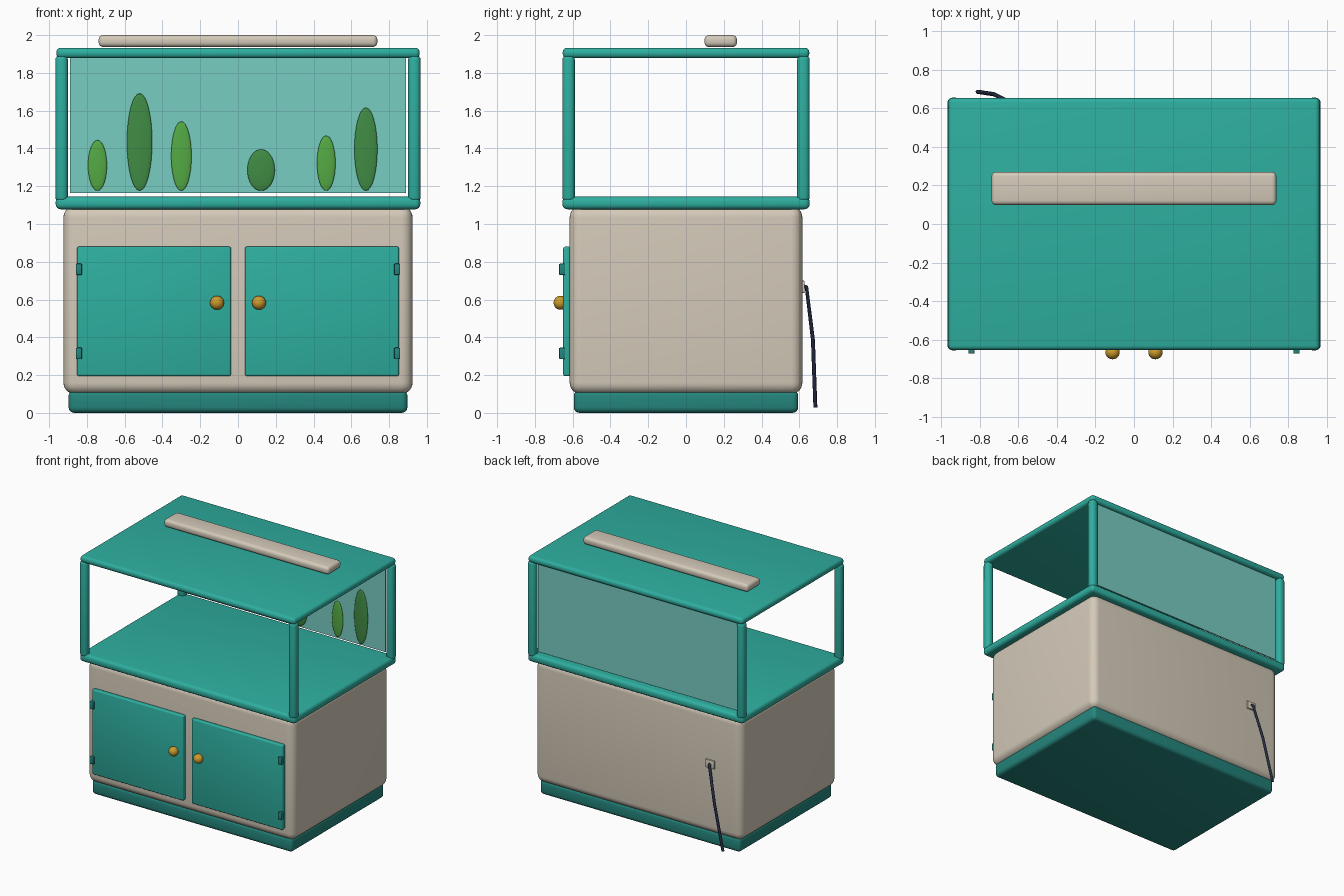
import bpy, math

if "Cube" in bpy.data.objects:
    bpy.data.objects.remove(bpy.data.objects["Cube"])


def material(name, r, g, b):
    lin = [((c / 255 + 0.055) / 1.055) ** 2.4 if c > 10 else c / 3294 for c in (r, g, b)]
    m = bpy.data.materials.new(name)
    m.diffuse_color = (*lin, 1)
    m.use_nodes = True
    m.node_tree.nodes["Principled BSDF"].inputs["Base Color"].default_value = m.diffuse_color
    return m


TEAL = material("teal paint", 46, 175, 160)
DARK_TEAL = material("dark teal", 36, 134, 125)
CREAM = material("warm cream", 212, 202, 185)
GLASS = material("pale teal glass", 120, 205, 194)
BRASS = material("brass", 205, 155, 45)
LEAF = material("light leaf green", 84, 170, 68)
DEEP_LEAF = material("deep leaf green", 64, 140, 68)
CORD = material("navy cord", 36, 43, 68)


def finish(name, mat, smooth=True):
    ob = bpy.context.object
    ob.name = name
    ob.data.materials.append(mat)
    if smooth:
        bpy.ops.object.shade_smooth_by_angle(angle=math.radians(35))
    return ob


def box(name, mat, x, y, z, bevel=0.0, segments=4):
    """Rounded box from (min, max) ranges."""
    bpy.ops.mesh.primitive_cube_add(size=1, location=[(a + b) / 2 for a, b in (x, y, z)])
    ob = bpy.context.object
    ob.scale = [b - a for a, b in (x, y, z)]
    bpy.ops.object.transform_apply(location=False, rotation=False, scale=True)
    if bevel:
        mod = ob.modifiers.new("rounding", "BEVEL")
        mod.width = bevel
        mod.segments = segments
        bpy.ops.object.modifier_apply(modifier=mod.name)
    return finish(name, mat, bevel > 0)


def ellipsoid(name, mat, location, radii):
    bpy.ops.mesh.primitive_uv_sphere_add(segments=28, ring_count=16, radius=1, location=location)
    bpy.context.object.scale = radii
    bpy.ops.object.transform_apply(location=False, rotation=False, scale=True)
    return finish(name, mat)


def mirrored(a, b, side):
    return tuple(sorted((a * side, b * side)))


# Cabinet and plinth
box("plinth", DARK_TEAL, (-0.897, 0.897), (-0.594, 0.594), (0, 0.12), 0.03)
box("cabinet", CREAM, (-0.924, 0.924), (-0.616, 0.616), (0.10, 1.095), 0.06, 6)

# Tank floor and lid
box("tank_floor", TEAL, (-0.965, 0.965), (-0.654, 0.654), (1.078, 1.145), 0.026)
box("tank_lid", TEAL, (-0.962, 0.962), (-0.653, 0.653), (1.878, 1.933), 0.024)

# Corner posts
for sx in (-1, 1):
    for sy in (-1, 1):
        box("corner_post", TEAL, mirrored(0.90, 0.967, sx), mirrored(0.588, 0.655, sy),
            (1.115, 1.895), 0.028)

# Lamp bar on the lid
box("lamp_bar", CREAM, (-0.738, 0.738), (0.098, 0.27), (1.937, 2.0), 0.024)

# Rear pane
box("rear_pane", GLASS, (-0.89, 0.89), (0.612, 0.622), (1.165, 1.88))

# Flat oval plants in front of the pane: x, half width, top
plants = [(-0.744, 0.05, 1.444), (-0.521, 0.067, 1.692), (-0.30, 0.054, 1.543),
          (0.122, 0.073, 1.395), (0.467, 0.049, 1.468), (0.677, 0.061, 1.616)]
for i, (x, half, top) in enumerate(plants):
    low = 1.176
    ellipsoid("plant", DEEP_LEAF if i % 2 else LEAF, (x, 0.604, (top + low) / 2),
              (half, 0.012, (top - low) / 2))

# Doors with knobs and hinges
for s in (-1, 1):
    box("door", TEAL, mirrored(0.037, 0.852, s), (-0.650, -0.612), (0.195, 0.88), 0.01, 3)
    ellipsoid("door_knob", BRASS, (0.111 * s, -0.665, 0.583), (0.037, 0.036, 0.037))
    for z in (0.315, 0.76):
        box("hinge", DARK_TEAL, mirrored(0.826, 0.858, s), (-0.672, -0.640),
            (z - 0.03, z + 0.03), 0.005, 2)

# Socket plate and hanging power cord at the back
box("socket_plate", CREAM, (-0.69, -0.61), (0.61, 0.628), (0.635, 0.70), 0.004, 2)
curve = bpy.data.curves.new("power_cord", "CURVE")
curve.dimensions = "3D"
curve.bevel_depth = 0.011
curve.bevel_resolution = 2
curve.use_fill_caps = True
path = [(-0.65, 0.622, 0.67), (-0.655, 0.638, 0.665), (-0.725, 0.672, 0.386), (-0.81, 0.685, 0.03)]
spline = curve.splines.new("POLY")
spline.points.add(len(path) - 1)
for point, co in zip(spline.points, path):
    point.co = (*co, 1)
curve.materials.append(CORD)
bpy.context.collection.objects.link(bpy.data.objects.new("power_cord", curve))
